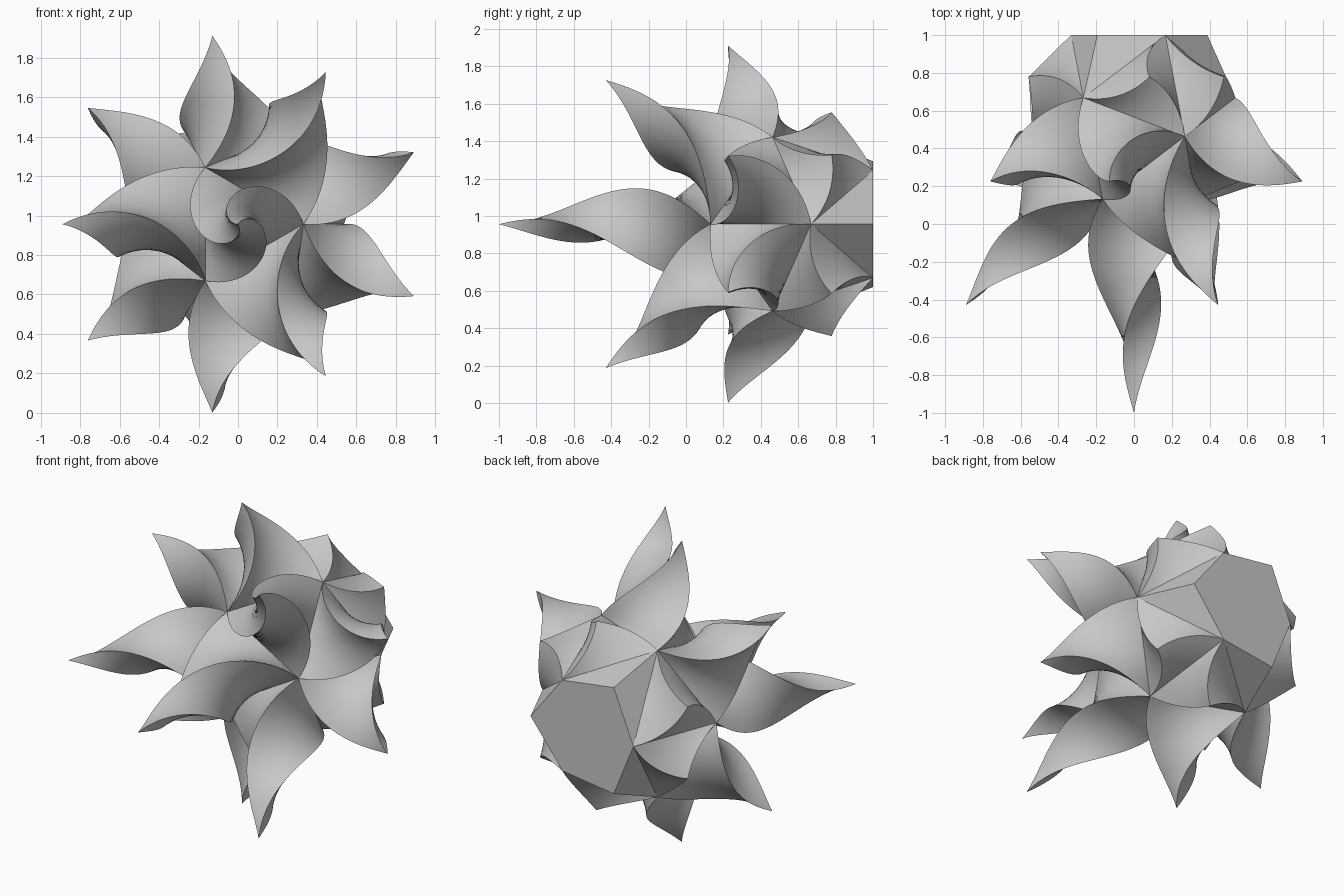
import bpy, bmesh, math
from mathutils import Vector, Quaternion

cube = bpy.data.objects.get("Cube")
if cube:
    bpy.data.objects.remove(cube, do_unlink=True)

EDGE = 0.5745                      # icosahedron edge length
INRADIUS = 0.7558 * EDGE
CENTRE = Vector((0, 1 - INRADIUS, 0.956))
FULL_HEIGHT = 2 - 2 * INRADIUS     # height of the front spike
STEPS, ACROSS = 32, 8

grey = bpy.data.materials.new("light_grey")
grey.use_nodes = True
grey.diffuse_color = (0.57, 0.57, 0.57, 1)
grey.node_tree.nodes["Principled BSDF"].inputs["Base Color"].default_value = grey.diffuse_color

# Each ring of faces, keyed by how far it faces forward: name, spike height, twist
RINGS = {
    1.0: ("front_spike", FULL_HEIGHT, math.pi),
    0.7: ("inner_spike", 0.90, None),
    0.3: ("middle_spike", 0.587, None),
    -0.3: ("outer_spike", 0.206, None),
    -0.7: ("rear_pyramid", INRADIUS * (1 / 0.7454 - 1), 0),
    -1.0: ("flat_back", 0, 0),
}


def add_object(name, bm):
    mesh = bpy.data.meshes.new(name)
    bm.to_mesh(mesh)
    bm.free()
    mesh.materials.append(grey)
    ob = bpy.data.objects.new(name, mesh)
    bpy.context.collection.objects.link(ob)


def build_spike(name, corners, normal, height, twist):
    """Triangle extruded along its normal, twisting and tapering to a point."""
    bm = bmesh.new()
    if height == 0:
        bm.faces.new([bm.verts.new(c) for c in corners])
        add_object(name, bm)
        return
    mid = sum(corners, Vector()) / 3
    outline = []
    for i in range(3):
        a, b = corners[i], corners[(i + 1) % 3]
        outline += [a.lerp(b, k / ACROSS) - mid for k in range(ACROSS)]
    count = len(outline)
    rings = []
    for s in range(STEPS):
        t = s / STEPS
        turn = Quaternion(normal, twist * t)
        rings.append([bm.verts.new(mid + normal * height * t + (turn @ p) * (1 - t))
                      for p in outline])
    tip = bm.verts.new(mid + normal * height)
    for low, high in zip(rings, rings[1:]):
        for i in range(count):
            j = (i + 1) % count
            bm.faces.new((low[i], low[j], high[j], high[i]))
    for i in range(count):
        bm.faces.new((rings[-1][i], rings[-1][(i + 1) % count], tip))
    for f in bm.faces:
        f.smooth = True
    # crisp creases along the three spiral corners
    for i in range(0, count, ACROSS):
        line = [r[i] for r in rings] + [tip]
        for a, b in zip(line, line[1:]):
            bm.edges.get((a, b)).smooth = False
    add_object(name, bm)


# Core icosahedron: four triangular layers stacked along the y axis
core = bmesh.new()
for depth, radius, start in ((-0.7558, 0.57735, 0), (-0.1784, 0.93417, 60),
                             (0.1784, 0.93417, 0), (0.7558, 0.57735, 60)):
    for k in range(3):
        a = math.radians(start + 120 * k)
        core.verts.new(CENTRE + EDGE * Vector((radius * math.cos(a), depth, radius * math.sin(a))))
bmesh.ops.convex_hull(core, input=core.verts)
core.normal_update()

# One spike on every face
for face in core.faces:
    corners = [v.co.copy() for v in face.verts]
    normal = face.normal.copy()
    if normal.dot(corners[0] - CENTRE) < 0:
        normal.negate()
        corners.reverse()
    name, height, twist = RINGS[round(-normal.y, 1)]
    if twist is None:
        twist = math.pi * height / FULL_HEIGHT
    build_spike(name, corners, normal, height, twist)
core.free()
